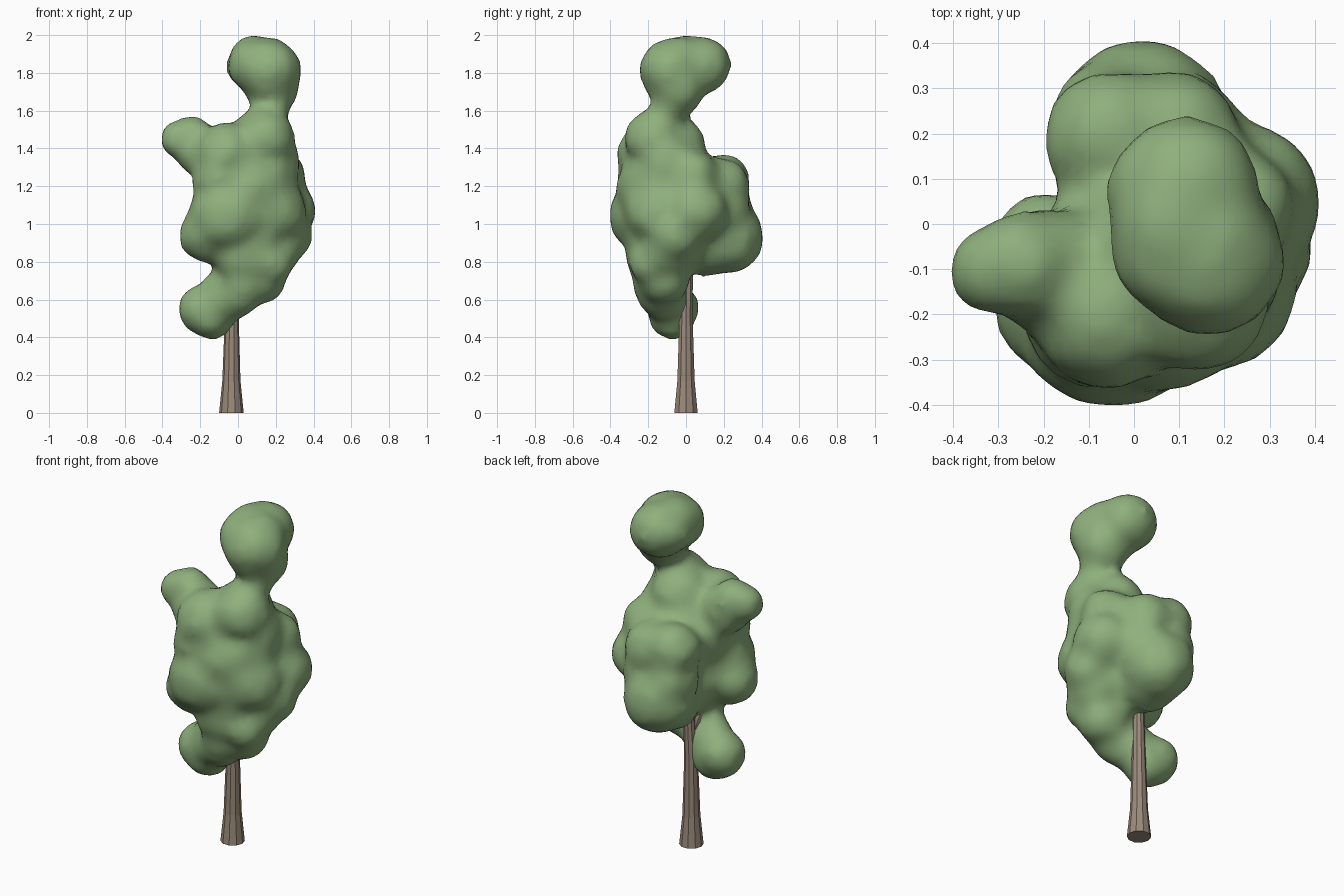
import bpy
import bmesh
import math
from mathutils import Vector, noise

if "Cube" in bpy.data.objects:
    bpy.data.objects.remove(bpy.data.objects["Cube"], do_unlink=True)


def material(name, rgb):
    m = bpy.data.materials.new(name)
    m.use_nodes = True
    m.diffuse_color = (*rgb, 1)
    bsdf = m.node_tree.nodes["Principled BSDF"]
    bsdf.inputs["Base Color"].default_value = (*rgb, 1)
    bsdf.inputs["Roughness"].default_value = 0.9
    return m


def make_object(name, bm, mat):
    mesh = bpy.data.meshes.new(name)
    bm.to_mesh(mesh)
    bm.free()
    mesh.materials.append(mat)
    obj = bpy.data.objects.new(name, mesh)
    bpy.context.scene.collection.objects.link(obj)
    return obj


def limb(name, rings, sides, mat):
    """Faceted tapered limb through (x, y, z, radius) rings."""
    bm = bmesh.new()
    loops = []
    for x, y, z, r in rings:
        angles = [math.tau * i / sides for i in range(sides)]
        loops.append([bm.verts.new((x + r * math.cos(a), y + r * math.sin(a), z))
                      for a in angles])
    for low, high in zip(loops, loops[1:]):
        for i in range(sides):
            j = (i + 1) % sides
            bm.faces.new((low[i], low[j], high[j], high[i]))
    bm.faces.new(loops[0][::-1])
    bm.faces.new(loops[-1])
    return make_object(name, bm, mat)


def clumps(bm, balls):
    """Add one lumpy ball for each (x, y, z, radius)."""
    for x, y, z, r in balls:
        centre = Vector((x, y, z))
        ball = bmesh.ops.create_icosphere(bm, subdivisions=3, radius=r + 0.012)
        for v in ball["verts"]:
            bump = noise.noise((v.co + centre) * 10)
            v.co = centre + v.co * (1 + 0.1 * bump)


leaf = material("leaf green", (0.275, 0.435, 0.205))
bark = material("bark brown", (0.325, 0.255, 0.195))

# Trunk with flared foot, and a side branch entering the foliage
limb("trunk", [(-0.035, 0, 0, 0.065), (-0.035, 0, 0.17, 0.048),
               (-0.033, 0, 0.5, 0.037), (-0.02, 0.01, 0.9, 0.028)], 10, bark)
limb("branch", [(-0.035, 0, 0.6, 0.02), (-0.06, -0.03, 0.74, 0.018),
                (-0.12, -0.1, 0.9, 0.014)], 6, bark)

foliage_bm = bmesh.new()
# Crown on its narrow neck
clumps(foliage_bm, [
    (0.165, -0.08, 1.81, 0.16), (0.12, 0.085, 1.84, 0.145),
    (0.09, 0, 1.858, 0.135), (0.18, -0.04, 1.72, 0.135),
    (0.06, 0.07, 1.84, 0.115), (0.08, -0.06, 1.84, 0.125),
    (0.17, -0.03, 1.85, 0.125), (0.18, -0.1, 1.6, 0.08)])
# Shoulders and side arm
clumps(foliage_bm, [
    (0.14, -0.17, 1.45, 0.15), (-0.06, -0.2, 1.37, 0.155),
    (-0.31, -0.1, 1.45, 0.095), (-0.25, -0.09, 1.455, 0.11),
    (-0.19, -0.1, 1.38, 0.13), (0.08, -0.06, 1.42, 0.15),
    (0.1, -0.12, 1.5, 0.1)])
# Main mass
clumps(foliage_bm, [
    (0.05, -0.1, 1.2, 0.26), (0.17, -0.1, 1.33, 0.15),
    (0.21, 0.03, 1.24, 0.14), (0.245, 0.05, 1.07, 0.16),
    (0.17, -0.14, 1.06, 0.18), (0.26, -0.06, 0.95, 0.13),
    (-0.05, -0.2, 1.05, 0.2), (-0.08, -0.21, 1.23, 0.15),
    (-0.17, -0.18, 0.94, 0.135), (0.06, -0.08, 0.98, 0.24)])
# Rear lobe
clumps(foliage_bm, [
    (0.02, 0.215, 0.93, 0.185), (-0.05, 0.195, 1.22, 0.14),
    (0.08, 0.19, 1.2, 0.14), (-0.05, 0.21, 1.05, 0.14),
    (0.09, 0.18, 1.06, 0.15), (0.1, 0.08, 1.15, 0.17),
    (0.01, 0.12, 0.87, 0.145)])
# Underside, small nub and low side lobe
clumps(foliage_bm, [
    (0.17, -0.1, 0.87, 0.155), (0.04, -0.15, 0.83, 0.165),
    (0.185, -0.19, 0.79, 0.1), (0.11, -0.12, 0.71, 0.135),
    (0.03, -0.16, 0.68, 0.115), (0.01, -0.15, 0.63, 0.11),
    (-0.19, -0.06, 0.55, 0.12), (-0.14, -0.07, 0.51, 0.115),
    (-0.07, -0.1, 0.6, 0.12), (-0.1, -0.1, 0.65, 0.09)])
foliage = make_object("foliage", foliage_bm, leaf)

# Fuse the clumps into one soft surface
remesh = foliage.modifiers.new("fuse", "REMESH")
remesh.mode = "VOXEL"
remesh.voxel_size = 0.03
remesh.use_smooth_shade = True
soften = foliage.modifiers.new("soften", "SMOOTH")
soften.factor = 0.5
soften.iterations = 9
